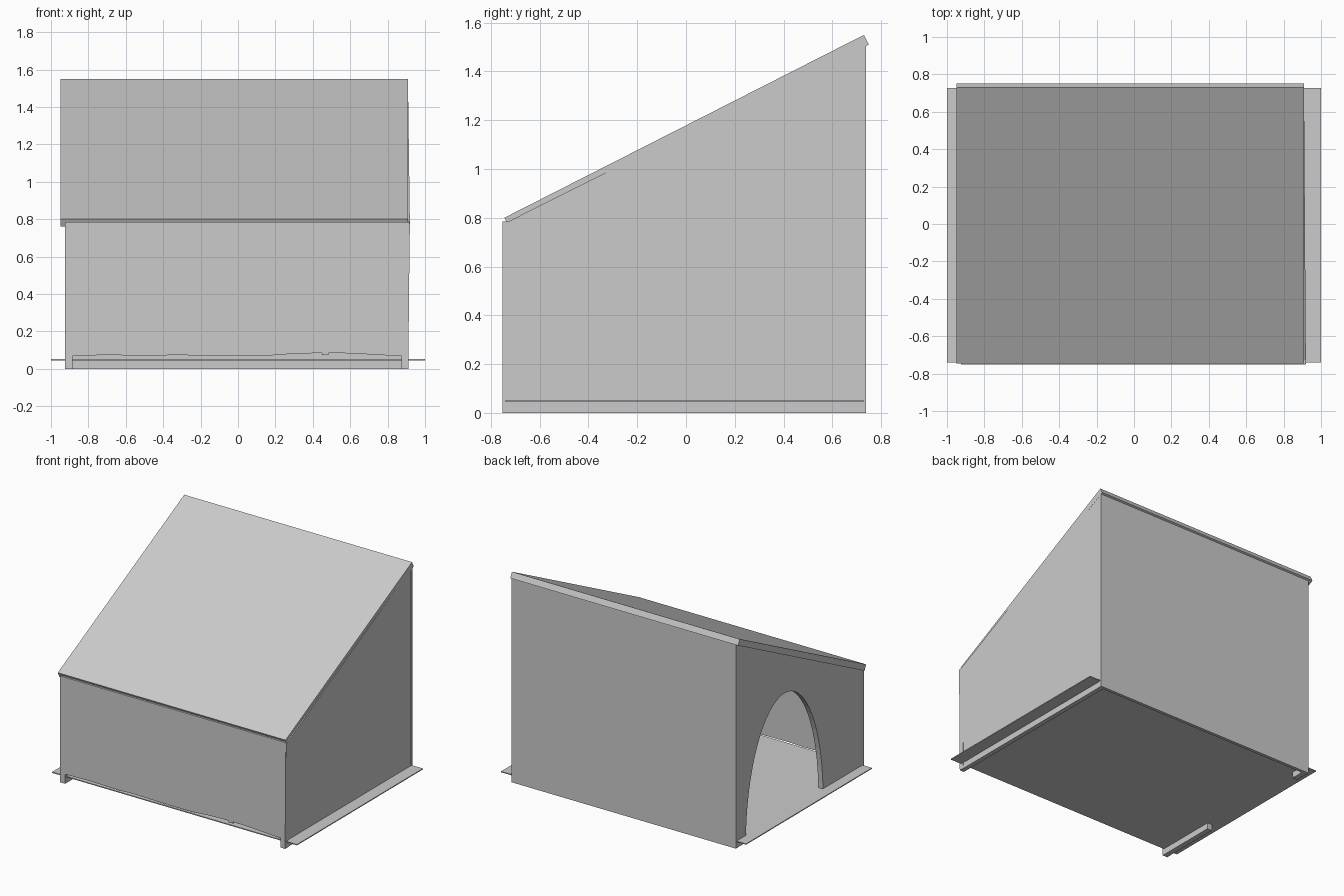
import bpy, bmesh, math

if "Cube" in bpy.data.objects:
    bpy.data.objects.remove(bpy.data.objects["Cube"])


def add_mesh(name, bm):
    bmesh.ops.recalc_face_normals(bm, faces=bm.faces[:])
    me = bpy.data.meshes.new(name)
    bm.to_mesh(me)
    bm.free()
    ob = bpy.data.objects.new(name, me)
    bpy.context.collection.objects.link(ob)
    return ob


def slab(name, profile, axis, start, end):
    """Extrude a 2D profile along x (profile y,z) or y (profile x,z)."""
    bm = bmesh.new()

    def pt(p, d):
        return (d, p[0], p[1]) if axis == 'X' else (p[0], d, p[1])
    face = bm.faces.new([bm.verts.new(pt(p, start)) for p in profile])
    ext = bmesh.ops.extrude_face_region(bm, geom=[face])
    for g in ext['geom']:
        if isinstance(g, bmesh.types.BMVert):
            g.co['XYZ'.index(axis)] = end
    return add_mesh(name, bm)


def rect(a0, a1, b0, b1):
    return [(a0, b0), (a1, b0), (a1, b1), (a0, b1)]


# thin floor plate, sticking out at both sides
slab("floor", rect(-0.74, 0.728, 0.045, 0.052), 'X', -1.0, 1.0)

# sloping roof board
slab("roof", [(-0.745, 0.8), (0.73, 1.55), (0.75, 1.51), (-0.725, 0.76)],
     'X', -0.95, 0.91)

# right side wall, leaning slightly outward at the low front corner
right = slab("right_wall", [(-0.748, 0), (0.735, 0), (0.735, 1.52), (-0.748, 0.775)],
             'X', 0.875, 0.909)
for v in right.data.vertices:
    if v.co.x > 0.9 and v.co.y < 0 and v.co.z > 0.5:
        v.co.x = 0.919

# left side wall with an arched doorway open at the bottom
cy, rad, height, n = 0.17, 0.45, 0.93, 32
arch = [(cy - rad * math.cos(math.pi * i / n), height * math.sin(math.pi * i / n))
        for i in range(n + 1)]
slab("left_wall_doorway",
     [(-0.748, 0)] + arch + [(0.735, 0), (0.735, 1.52), (-0.748, 0.775)],
     'X', -0.923, -0.885)

# tall back wall
slab("back_wall", rect(-0.925, 0.91, 0, 1.515), 'Y', 0.715, 0.738)

# low front wall with corner legs and a slightly uneven bottom edge
bottom = [(-0.885, 0.07), (-0.7, 0.074), (-0.45, 0.07), (-0.35, 0.074),
          (-0.08, 0.07), (0.15, 0.07), (0.3, 0.081), (0.45, 0.085),
          (0.45, 0.073), (0.485, 0.073), (0.485, 0.085), (0.6, 0.083),
          (0.8, 0.072), (0.875, 0.07)]
slab("front_wall",
     [(-0.925, 0), (-0.885, 0)] + bottom +
     [(0.875, 0), (0.911, 0), (0.917, 0.785), (-0.925, 0.785)],
     'Y', -0.752, -0.715)
